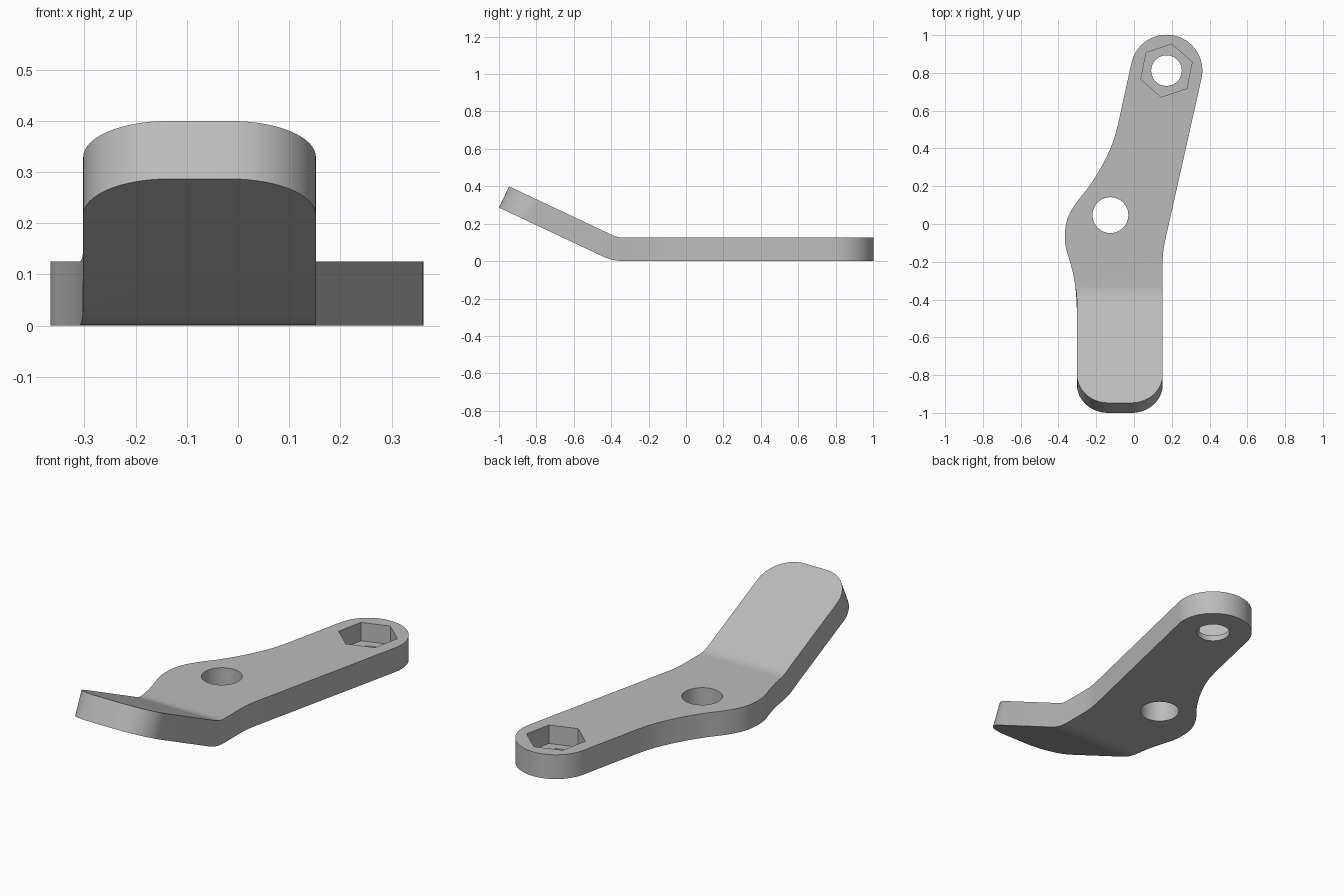
import bpy, bmesh
from math import sin, cos, radians
from mathutils import Vector

cube = bpy.data.objects.get("Cube")
if cube:
    bpy.data.objects.remove(cube)

THICK = 0.125
BEND_Y, BEND_R, BEND_A = -0.33, 0.15, radians(25.2)   # bend start, inner radius, angle
BEND_L = BEND_A * (BEND_R + THICK / 2)
TIP_Y = BEND_Y - BEND_L - 0.611
EYE = Vector((0.172, 0.812))
PIVOT = Vector((-0.125, 0.047))

steel = bpy.data.materials.new("grey steel")
steel.use_nodes = True
grey = (0.5, 0.5, 0.5, 1)
steel.diffuse_color = grey
steel.node_tree.nodes["Principled BSDF"].inputs["Base Color"].default_value = grey


def arc(centre, r, a0, a1, n):
    angles = [radians(a0 + (a1 - a0) * i / n) for i in range(n + 1)]
    return [Vector((centre[0] + r * cos(a), centre[1] + r * sin(a))) for a in angles]


def smooth_path(points, n=5):
    """Catmull-Rom curve through the points."""
    p = [Vector(q) for q in points]
    p = [2 * p[0] - p[1]] + p + [2 * p[-1] - p[-2]]
    out = []
    for a, b, c, d in zip(p, p[1:], p[2:], p[3:]):
        for i in range(n):
            t = i / n
            out.append(0.5 * (2 * b + (c - a) * t + (2 * a - 5 * b + 4 * c - d) * t**2
                              + (3 * b - a - 3 * c + d) * t**3))
    return out + [p[-2]]


def prism(name, outline, z0, z1, cuts=()):
    """Extrude a flat outline, cut across at the given y values."""
    bm = bmesh.new()
    bm.faces.new([bm.verts.new((p.x, p.y, z0)) for p in outline])
    for y in cuts:
        bmesh.ops.bisect_plane(bm, geom=bm.verts[:] + bm.edges[:] + bm.faces[:],
                               plane_co=(0, y, 0), plane_no=(0, 1, 0))
    ext = bmesh.ops.extrude_face_region(bm, geom=bm.faces[:])
    top = [g for g in ext["geom"] if isinstance(g, bmesh.types.BMVert)]
    bmesh.ops.translate(bm, verts=top, vec=(0, 0, z1 - z0))
    bmesh.ops.recalc_face_normals(bm, faces=bm.faces[:])
    mesh = bpy.data.meshes.new(name)
    bm.to_mesh(mesh)
    bm.free()
    mesh.materials.append(steel)
    obj = bpy.data.objects.new(name, mesh)
    bpy.context.collection.objects.link(obj)
    return obj


# Lever outline: rounded eye, waisted left edge, pivot bulge, rounded tip
left_edge = smooth_path([(-0.084, 0.53), (-0.113, 0.43), (-0.165, 0.317), (-0.233, 0.206),
                         (-0.3, 0.12), (-0.338, 0.06), (-0.36, 0), (-0.366, -0.07),
                         (-0.36, -0.13), (-0.342, -0.19), (-0.321, -0.27), (-0.307, -0.36),
                         (-0.302, -0.44)])
r = 0.165
outline = (arc(EYE, 0.19, -12.5, 167.5, 32) + left_edge
           + arc((-0.302 + r, TIP_Y + r), r, 180, 270, 16)
           + arc((0.152 - r, TIP_Y + r), r, 270, 360, 16)
           + smooth_path([(0.152, -0.2), (0.1535, -0.155), (0.161, -0.105)], 3))
STEPS = 8
lever = prism("bent_lever", outline, 0, THICK,
              [BEND_Y - BEND_L * i / STEPS for i in range(STEPS + 1)])

# Bend the tip upward
centre_z = THICK + BEND_R
for v in lever.data.vertices:
    d = BEND_Y - v.co.y
    if d > 0:
        a = BEND_A * min(d / BEND_L, 1)
        run = max(d - BEND_L, 0)
        radius = centre_z - v.co.z
        v.co.y = BEND_Y - radius * sin(a) - run * cos(a)
        v.co.z = centre_z - radius * cos(a) + run * sin(a)

# Pivot hole, eye hole and hexagonal nut pocket
cutters = [prism("pivot_hole_cutter", arc(PIVOT, 0.095, 0, 352.5, 47), -0.1, 0.3),
           prism("eye_hole_cutter", arc(EYE, 0.081, 0, 352.5, 47), -0.1, 0.3),
           prism("nut_pocket_cutter", arc(EYE, 0.143, 18.5, 318.5, 5), 0.03, 0.3)]
bpy.ops.object.select_all(action='DESELECT')
lever.select_set(True)
bpy.context.view_layer.objects.active = lever
for cutter in cutters:
    cutter.hide_render = True
    mod = lever.modifiers.new(cutter.name, 'BOOLEAN')
    mod.operation = 'DIFFERENCE'
    mod.solver = 'EXACT'
    mod.object = cutter
    bpy.ops.object.modifier_apply(modifier=mod.name)
    bpy.data.objects.remove(cutter)

bpy.ops.object.shade_smooth_by_angle(angle=radians(20))
